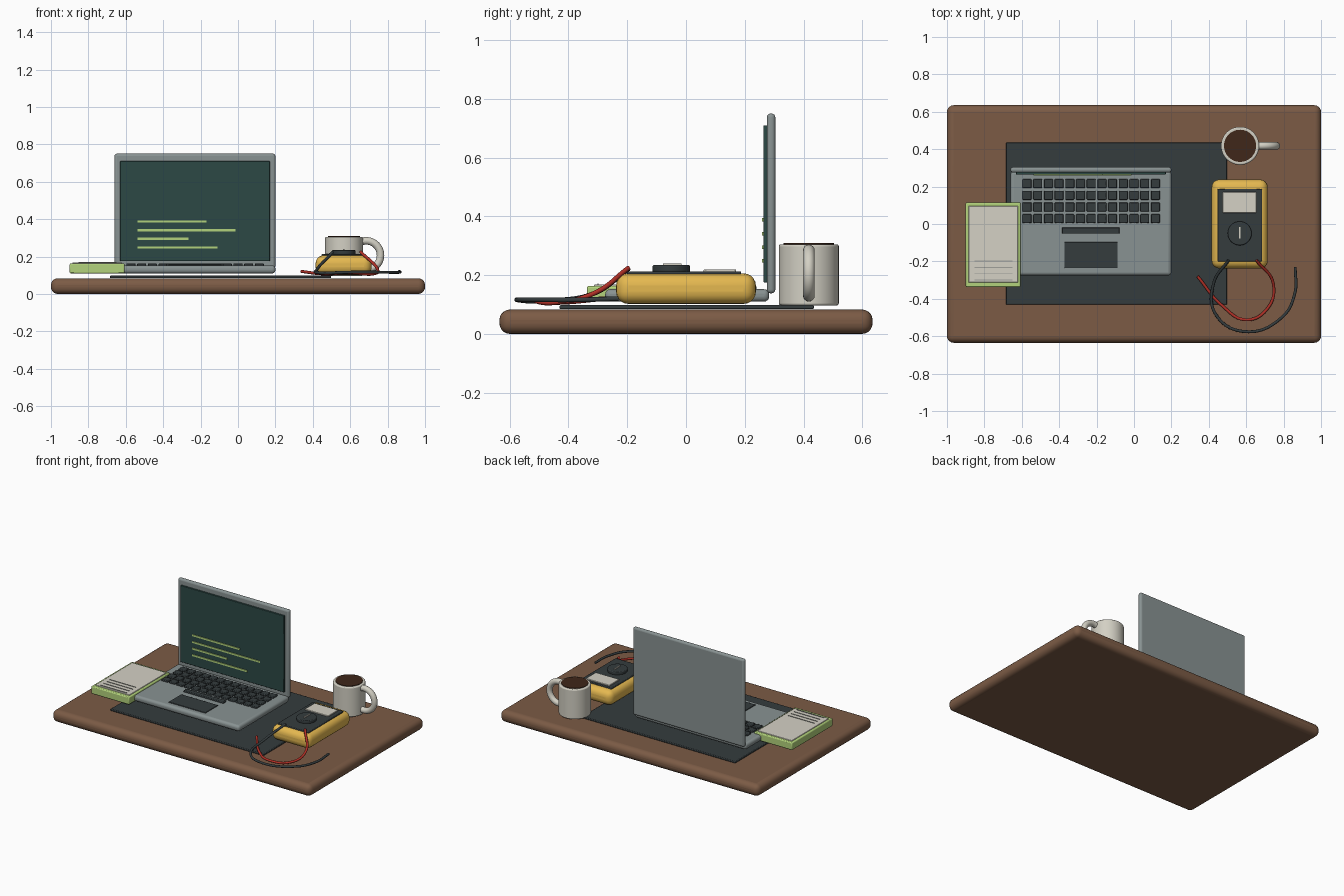
import bpy, math

if "Cube" in bpy.data.objects:
    bpy.data.objects.remove(bpy.data.objects["Cube"])

def material(name, rgb):
    m = bpy.data.materials.new(name)
    m.diffuse_color = (*rgb, 1)
    m.use_nodes = True
    m.node_tree.nodes["Principled BSDF"].inputs["Base Color"].default_value = m.diffuse_color
    return m

WOOD = material("wood", (0.20, 0.105, 0.06))
DARK = material("charcoal", (0.035, 0.045, 0.048))
METAL = material("metal", (0.25, 0.29, 0.29))
SCREEN = material("screen", (0.025, 0.065, 0.06))
GREEN = material("green", (0.45, 0.65, 0.20))
PAPER = material("paper", (0.66, 0.64, 0.56))
RULE = material("rule_grey", (0.35, 0.35, 0.32))
YELLOW = material("yellow", (0.78, 0.48, 0.08))
CERAMIC = material("ceramic", (0.65, 0.63, 0.55))
COFFEE = material("coffee", (0.05, 0.02, 0.01))
RED = material("red", (0.45, 0.03, 0.02))

def finish(obj, name, mat, bevel=0.0, segments=4):
    obj.name = name
    obj.data.materials.append(mat)
    if bevel:
        b = obj.modifiers.new("bevel", 'BEVEL')
        b.width, b.segments = bevel, segments
        b.limit_method = 'ANGLE'
    bpy.ops.object.shade_smooth_by_angle(angle=math.radians(35))
    return obj

def box(name, x, y, z, mat, bevel=0.0, segments=4):
    """Box from (min, max) ranges on each axis."""
    bpy.ops.mesh.primitive_cube_add(size=1, location=[(a + b) / 2 for a, b in (x, y, z)])
    obj = bpy.context.object
    obj.scale = [b - a for a, b in (x, y, z)]
    bpy.ops.object.transform_apply(location=False, rotation=False, scale=True)
    return finish(obj, name, mat, bevel, segments)

def cylinder(name, x, y, r, z, mat, bevel=0.0):
    bpy.ops.mesh.primitive_cylinder_add(vertices=48, radius=r, depth=z[1] - z[0],
                                        location=(x, y, sum(z) / 2))
    return finish(bpy.context.object, name, mat, bevel, 3)

def cable(name, points, mat, radius=0.008):
    curve = bpy.data.curves.new(name, 'CURVE')
    curve.dimensions = '3D'
    curve.bevel_depth, curve.bevel_resolution = radius, 3
    curve.resolution_u = 10
    curve.use_fill_caps = True
    s = curve.splines.new('BEZIER')
    s.bezier_points.add(len(points) - 1)
    for p, co in zip(s.bezier_points, points):
        p.co = co
        p.handle_left_type = p.handle_right_type = 'AUTO'
    obj = bpy.data.objects.new(name, curve)
    bpy.context.collection.objects.link(obj)
    curve.materials.append(mat)

# Desk and mat
box("desk_top", (-1, 1), (-0.635, 0.635), (0, 0.083), WOOD, 0.036, 5)
box("desk_mat", (-0.685, 0.498), (-0.43, 0.435), (0.084, 0.098), DARK, 0.004, 2)

# Laptop base, lid and display
box("laptop_base", (-0.66, 0.2), (-0.275, 0.283), (0.11, 0.152), METAL, 0.017)
box("laptop_lid", (-0.66, 0.2), (0.275, 0.304), (0.138, 0.75), METAL, 0.013)
box("display", (-0.63, 0.17), (0.264, 0.277), (0.175, 0.71), SCREEN, 0.003, 2)
for i, (z, x_end) in enumerate([(0.388, -0.168), (0.341, -0.013), (0.295, -0.265), (0.249, -0.11)]):
    box(f"code_line_{i}", (-0.537, x_end), (0.259, 0.266), (z - 0.006, z + 0.006), GREEN)

# Keyboard, space bar and trackpad
for row in range(4):
    for col in range(13):
        cx, cy = -0.572 + col * 0.0572, 0.216 - row * 0.0625
        box("key", (cx - 0.024, cx + 0.024), (cy - 0.024, cy + 0.024), (0.148, 0.163), DARK, 0.004, 2)
box("space_bar", (-0.385, -0.077), (-0.052, -0.018), (0.148, 0.163), DARK, 0.004, 2)
box("trackpad", (-0.372, -0.087), (-0.236, -0.096), (0.148, 0.157), DARK, 0.003, 2)

# Multimeter
box("meter_body", (0.415, 0.715), (-0.238, 0.238), (0.102, 0.206), YELLOW, 0.042, 5)
box("meter_face", (0.446, 0.684), (-0.2, 0.188), (0.2, 0.213), DARK, 0.004, 2)
box("meter_display", (0.474, 0.655), (0.06, 0.17), (0.21, 0.22), PAPER, 0.003, 2)
cylinder("meter_dial", 0.565, -0.05, 0.064, (0.21, 0.234), DARK, 0.005)
box("dial_pointer", (0.561, 0.569), (-0.078, -0.016), (0.23, 0.24), PAPER)

# Test leads
cable("red_lead", [(0.655, -0.195, 0.225), (0.745, -0.32, 0.135), (0.715, -0.45, 0.106),
                   (0.60, -0.512, 0.113), (0.47, -0.435, 0.107), (0.34, -0.28, 0.12)], RED)
cable("black_lead", [(0.505, -0.195, 0.222), (0.425, -0.32, 0.135), (0.435, -0.48, 0.113),
                     (0.59, -0.575, 0.116), (0.79, -0.50, 0.116), (0.86, -0.37, 0.116),
                     (0.862, -0.23, 0.12)], DARK)

# Mug with coffee and handle
MX, MY = 0.567, 0.418
cylinder("mug", MX, MY, 0.102, (0.097, 0.305), CERAMIC, 0.007)
cylinder("coffee", MX, MY, 0.086, (0.297, 0.309), COFFEE)
bpy.ops.mesh.primitive_torus_add(major_segments=48, minor_segments=16, major_radius=0.077,
                                 minor_radius=0.02, location=(0.685, MY, 0.207),
                                 rotation=(math.pi / 2, 0, 0))
finish(bpy.context.object, "mug_handle", CERAMIC)

# Notebook with cover page and ruled lines
box("notebook", (-0.90, -0.607), (-0.337, 0.115), (0.11, 0.163), GREEN, 0.006, 2)
box("notebook_page", (-0.885, -0.62), (-0.313, 0.096), (0.158, 0.168), PAPER, 0.003, 2)
for i in range(4):
    y = -0.198 - i * 0.034
    box(f"page_rule_{i}", (-0.853, -0.65), (y - 0.002, y + 0.002), (0.166, 0.171), RULE)
